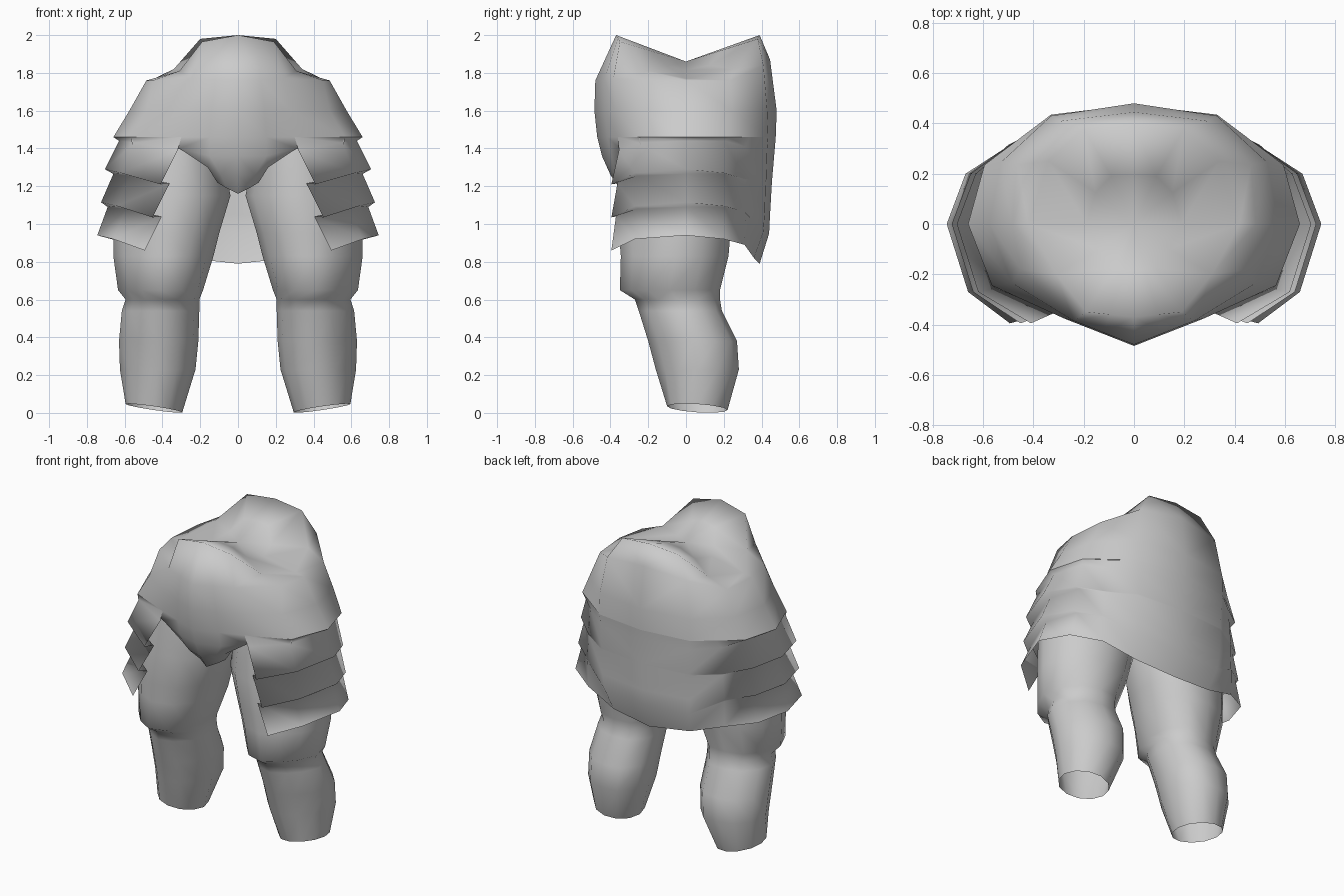
import bpy, bmesh, math

if "Cube" in bpy.data.objects:
    bpy.data.objects.remove(bpy.data.objects["Cube"])

cloth = bpy.data.materials.new("grey_cloth")
cloth.diffuse_color = (0.6, 0.6, 0.6, 1)
cloth.use_nodes = True
cloth.node_tree.nodes["Principled BSDF"].inputs["Base Color"].default_value = cloth.diffuse_color


def loft(name, patches, closed=False, angle=180):
    """Skin patches of point rows, mirror across x, weld and shade smooth."""
    bm = bmesh.new()
    for rows in patches:
        grid = [[bm.verts.new(p) for p in row] for row in rows]
        for a, b in zip(grid, grid[1:]):
            n = len(a)
            for i in range(n if closed else n - 1):
                j = (i + 1) % n
                bm.faces.new((a[i], a[j], b[j], b[i]))
    both = bmesh.ops.duplicate(bm, geom=bm.verts[:] + bm.edges[:] + bm.faces[:])["geom"]
    for v in both:
        if isinstance(v, bmesh.types.BMVert):
            v.co.x = -v.co.x
    bmesh.ops.remove_doubles(bm, verts=bm.verts, dist=0.0005)
    bmesh.ops.dissolve_degenerate(bm, edges=bm.edges, dist=0.0005)
    bmesh.ops.recalc_face_normals(bm, faces=bm.faces)
    me = bpy.data.meshes.new(name)
    bm.to_mesh(me)
    bm.free()
    me.materials.append(cloth)
    ob = bpy.data.objects.new(name, me)
    bpy.context.collection.objects.link(ob)
    bpy.ops.object.select_all(action='DESELECT')
    ob.select_set(True)
    bpy.context.view_layer.objects.active = ob
    bpy.ops.object.shade_smooth_by_angle(angle=math.radians(angle))
    return ob


def level(z, pts):
    return [(x, y, z) for x, y in pts]


def split_front(row):
    """Add a column halfway between the centre front and the next column."""
    mid = tuple((a + b) / 2 for a, b in zip(row[0], row[1]))
    return [row[0], mid] + row[1:]


# Torso: saddle-shaped top, widening to the waist rim
rim = [(0, -.37, 2.0), (.19, -.35, 1.965), (.31, -.2, 1.81), (.42, 0, 1.77),
       (.34, .25, 1.82), (.2, .38, 1.98), (0, .39, 2.0)]
inner = [(x * .45, y * .5, 1.86 + (z - 1.86) * .5) for x, y, z in rim]
waist = level(1.46, [(0, -.47), (.3, -.36), (.565, -.245), (.66, 0), (.595, .235), (.33, .435), (0, .475)])
upper = [split_front(r) for r in (
    [(0, 0, 1.86)] * 7,
    inner,
    rim,
    [(0, -.48, 1.76), (.24, -.385, 1.77), (.45, -.18, 1.76), (.485, 0, 1.76),
     (.465, .235, 1.76), (.29, .41, 1.84), (0, .445, 1.87)],
    level(1.6, [(0, -.485), (.28, -.375), (.485, -.235), (.575, 0), (.53, .245), (.33, .43), (0, .48)]),
    waist)]

# Pointed belly at the front, hanging from the waist
belly = [
    upper[-1][:4],
    [(0, -.445, 1.36), (.15, -.395, 1.36), (.31, -.35, 1.40), (.56, -.24, 1.41)],
    [(0, -.40, 1.26), (.09, -.375, 1.26), (.16, -.36, 1.3), (.31, -.34, 1.40)],
    [(0, -.33, 1.16), (.06, -.31, 1.19), (.11, -.29, 1.22), (.16, -.28, 1.3)],
]
loft("torso", [upper, belly])

# Skirt: three flared tiers at the sides that merge into a smooth back flap
skirt = [waist[1:5] + [(.455, .335, 1.46)] + waist[5:]]
for k in range(3):
    drop, out, fx = .175 * k, .02 * k, .042 * k
    top = [(.32 + fx, -.355 - .008 * k, 1.39), (.55 + out, -.255, 1.43), (.63 + out * 1.5, 0, 1.44),
           (.58 + out, .205, 1.44), (.48 + out * .5, .315, 1.41),
           (.325, .43 - .008 * k, 1.40), (0, .47 - .015 * k, 1.40)]
    low = [(.41 + fx, -.395, 1.21), (.62 + out, -.27, 1.27), (.705 + out, 0, 1.29),
           (.63 + out, .2, 1.27), (.5, .31, 1.24),
           (.32, .425 - .008 * k, 1.235), (0, .455 - .01 * k, 1.225)]
    skirt += [[(x, y, z - drop) for x, y, z in row] for row in (top, low)]
skirt[-2][-2:] = [(.31, .41, .96), (0, .44, .95)]
skirt[-1][-2:] = [(.28, .36, .82), (0, .39, .79)]
loft("skirt", [skirt])

# Legs: z, centre x, centre y, half width, half depth; open at the ankles
LEG = [(.025, .445, .06, .15, .16), (.23, .425, .06, .2, .22), (.38, .42, .035, .21, .235),
       (.54, .41, -.03, .205, .22), (.6, .4, -.045, .195, .225), (.65, .41, -.085, .225, .265),
       (.83, .395, -.06, .265, .285), (.95, .38, -.06, .28, .295), (1.15, .35, -.05, .31, .3),
       (1.4, .33, -.05, .24, .28)]
rings = []
for i, (z, cx, cy, rx, ry) in enumerate(LEG):
    ring = []
    for s in range(12):
        a = math.tau * s / 12
        c, n = math.cos(a), math.sin(a)
        tilt = .022 * c - .01 * n if i == 0 else 0
        # fuller at the inner back, slimmer at the outer front
        skew = 1 + max(0, -2 * c * n) * (.12 if n > 0 else -.12) * (i > 0)
        ring.append((cx + rx * c * skew, cy + ry * n * skew, z + tilt))
    rings.append(ring)
loft("legs", [rings], closed=True)
